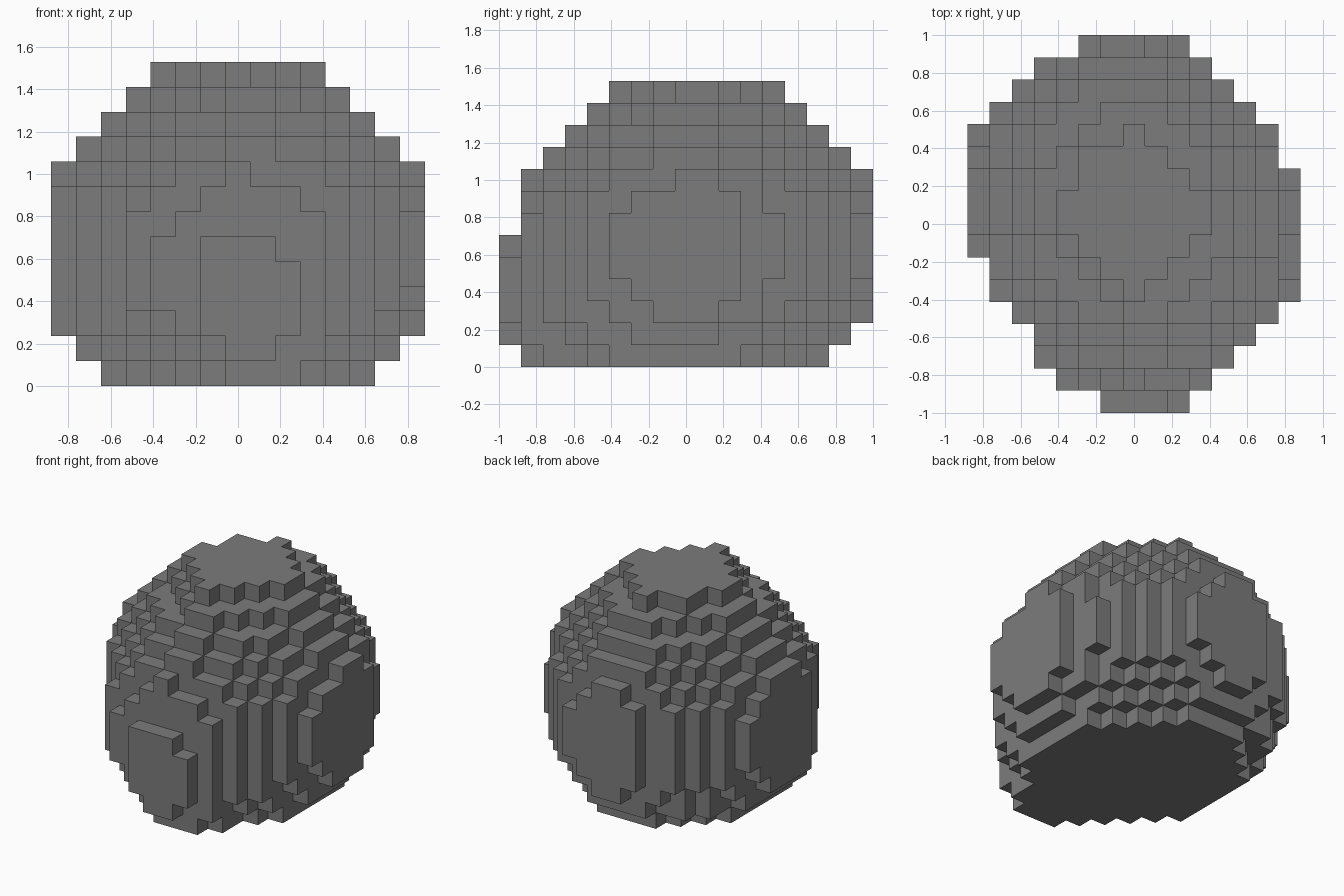
import bpy, bmesh
from mathutils import Vector

if "Cube" in bpy.data.objects:
    bpy.data.objects.remove(bpy.data.objects["Cube"], do_unlink=True)

# Block counts along x, y, z
NX, NY, NZ = 15, 17, 13
S = 2 / NY

# Steps cut from each side, per layer upward and per row from front to back
side_inset = [2, 1] + [0] * 7 + [1, 2, 3, 4]
front_inset = [1] + [0] * 5 + [1, 1, 1, 2, 3, 4, 5]
left_rows = [6, 4, 3, 3, 2, 1, 1] + [0] * 6 + [1, 2, 3, 5]
right_rows = [5, 4, 3, 2, 1] + [0] * 6 + [1, 1, 2, 3, 4, 5]


def filled(i, j, k):
    """True where a block of the boulder exists."""
    if not (0 <= i < NX and 0 <= j < NY and 0 <= k < NZ):
        return False
    side = side_inset[k]
    if not max(side, left_rows[j]) <= i < NX - max(side, right_rows[j]):
        return False
    if not front_inset[k] <= j < NY - side:
        return False
    # Leaning egg shape
    x, y, dz = (i - 7) * S, (j - 8) * S, (k - 5) * S
    u, v = x / 0.94, (y - 0.08 * dz) / 1.05
    w = dz / (1.05 if dz > 0 else 0.9)
    f = u * u + v * v + w * w
    # Corners worn by different amounts, changing with height
    if u < 0:
        wear = 0.6 + 1.5 * w * w if v < 0 else 0.0
    else:
        wear = 0.3 + 0.6 * min(w, 0) if v < 0 else 0.45 + 0.6 * w
    f += wear * abs(u * v)
    # Tapered shoulders, and a left cheek that narrows downward
    if w > 0:
        f += 0.85 * w * w * (abs(u) + abs(v))
    elif u > 0:
        f += 1.5 * u * u * abs(v * w)
    # Nose that bulges low at the front
    if v < 0:
        f += v ** 4 * (0.18 + 0.5 * w)
    return f <= 1.03


# Outer skin of the blocks
bm = bmesh.new()
corners = {}


def corner(p):
    if p not in corners:
        i, j, k = p
        corners[p] = bm.verts.new(Vector((i - NX / 2, j - NY / 2, k)) * S)
    return corners[p]


for i in range(NX):
    for j in range(NY):
        for k in range(NZ):
            if not filled(i, j, k):
                continue
            for axis in range(3):
                for side in (0, 1):
                    n = [i, j, k]
                    n[axis] += 2 * side - 1
                    if filled(*n):
                        continue
                    loop = []
                    for a, b in ((0, 0), (1, 0), (1, 1), (0, 1)):
                        p = [i, j, k]
                        p[axis] += side
                        p[(axis + 1) % 3] += a
                        p[(axis + 2) % 3] += b
                        loop.append(corner(tuple(p)))
                    bm.faces.new(loop if side else loop[::-1])

mesh = bpy.data.meshes.new("boulder")
bm.to_mesh(mesh)
bm.free()
boulder = bpy.data.objects.new("boulder", mesh)
bpy.context.collection.objects.link(boulder)

# Stone colour
stone = bpy.data.materials.new("stone grey")
stone.use_nodes = True
colour = (0.2, 0.2, 0.2, 1)
stone.diffuse_color = colour
stone.node_tree.nodes["Principled BSDF"].inputs["Base Color"].default_value = colour
mesh.materials.append(stone)
